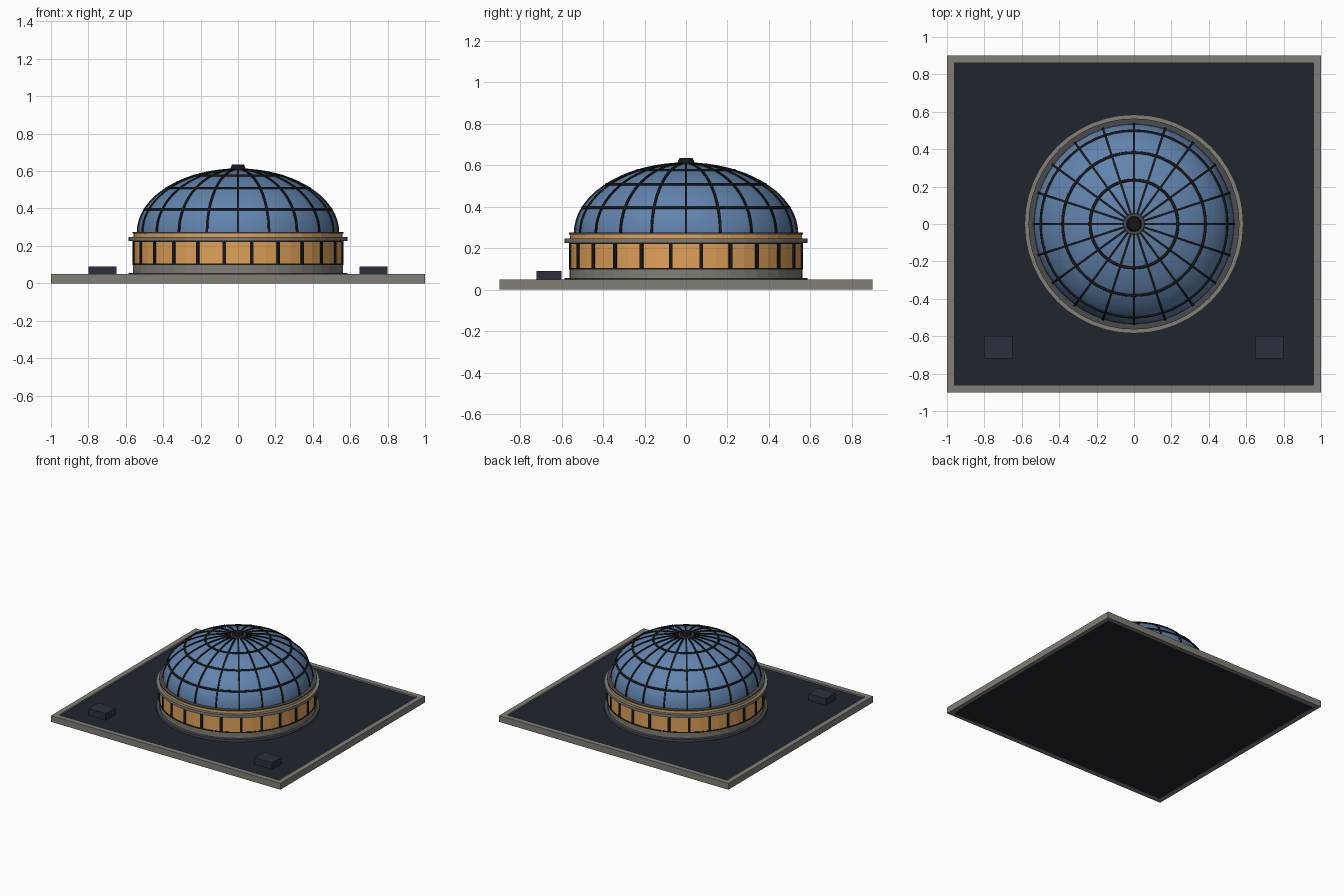
import bpy, bmesh
from math import sin, cos, pi, radians

if "Cube" in bpy.data.objects:
    bpy.data.objects.remove(bpy.data.objects["Cube"])

def material(name, r, g, b):
    m = bpy.data.materials.new(name)
    m.diffuse_color = (r, g, b, 1)
    m.use_nodes = True
    m.node_tree.nodes["Principled BSDF"].inputs["Base Color"].default_value = m.diffuse_color
    return m

STONE = material("stone", 0.22, 0.21, 0.18)
ROOF = material("roof", 0.014, 0.018, 0.027)
UNIT = material("unit", 0.025, 0.03, 0.042)
AMBER = material("amber_glass", 0.75, 0.36, 0.10)
BLUE = material("blue_glass", 0.12, 0.23, 0.42)
IRON = material("iron", 0.008, 0.009, 0.01)
LEAD = material("lead", 0.07, 0.07, 0.075)

def finish(name, bm, mat, smooth=None):
    bmesh.ops.recalc_face_normals(bm, faces=bm.faces)
    me = bpy.data.meshes.new(name)
    bm.to_mesh(me)
    bm.free()
    ob = bpy.data.objects.new(name, me)
    bpy.context.collection.objects.link(ob)
    me.materials.append(mat)
    if smooth:
        bpy.ops.object.select_all(action='DESELECT')
        ob.select_set(True)
        bpy.context.view_layer.objects.active = ob
        bpy.ops.object.shade_smooth_by_angle(angle=radians(smooth))
    return ob

def box(name, x0, x1, y0, y1, z0, z1, mat):
    bm = bmesh.new()
    bmesh.ops.create_cube(bm, size=1)
    for v in bm.verts:
        v.co = ((x0 + x1) / 2 + v.co.x * (x1 - x0),
                (y0 + y1) / 2 + v.co.y * (y1 - y0),
                (z0 + z1) / 2 + v.co.z * (z1 - z0))
    return finish(name, bm, mat)

def lathe(name, profile, mat, n=48, closed=False, smooth=None):
    """Spin an (r, z) profile about the z axis."""
    bm = bmesh.new()
    rows = [[bm.verts.new((r * cos(2 * pi * i / n), r * sin(2 * pi * i / n), z))
             for i in range(n)] for r, z in profile]
    pairs = list(zip(rows, rows[1:])) + ([(rows[-1], rows[0])] if closed else [])
    for a, b in pairs:
        for i in range(n):
            j = (i + 1) % n
            bm.faces.new((a[i], a[j], b[j], b[i]))
    bmesh.ops.remove_doubles(bm, verts=bm.verts, dist=1e-5)
    return finish(name, bm, mat, smooth)

def ring(name, r0, r1, z0, z1, mat):
    return lathe(name, [(r0, z0), (r1, z0), (r1, z1), (r0, z1)], mat, closed=True)

# Roof deck with parapet
box("roof_deck", -0.97, 0.97, -0.87, 0.87, 0, 0.038, ROOF)
for s, side in ((-1, "left"), (1, "right")):
    xs = sorted((s * 0.96, s * 1.0))
    box("parapet_" + side, *xs, -0.9, 0.9, 0, 0.05, STONE)
    xs = sorted((s * 0.65, s * 0.80))
    box("roof_unit_" + side, *xs, -0.72, -0.60, 0.03, 0.09, UNIT)
for s, side in ((-1, "front"), (1, "back")):
    ys = sorted((s * 0.86, s * 0.9))
    box("parapet_" + side, -0.96, 0.96, *ys, 0, 0.05, STONE)

# Drum: footing, curb, glazed band, cornice
ring("footing", 0.50, 0.585, 0.03, 0.056, LEAD)
ring("curb", 0.50, 0.562, 0.05, 0.10, STONE)
ring("drum_glass", 0.50, 0.56, 0.10, 0.268, AMBER)
ring("lower_transom", 0.55, 0.564, 0.097, 0.105, IRON)
ring("upper_transom", 0.55, 0.564, 0.220, 0.228, IRON)
ring("cornice", 0.55, 0.585, 0.226, 0.248, STONE)
ring("drum_cap", 0.50, 0.564, 0.267, 0.275, LEAD)

# Drum mullions
bm = bmesh.new()
for k in range(24):
    a = radians(7.5 + 15 * k)
    vs = bmesh.ops.create_cube(bm, size=1)['verts']
    for v in vs:
        r, t, z = 0.557 + v.co.x * 0.02, v.co.y * 0.018, 0.1625 + v.co.z * 0.125
        v.co = (r * cos(a) - t * sin(a), r * sin(a) + t * cos(a), z)
finish("mullions", bm, IRON)

# Dome glass
R, H, Z0 = 0.535, 0.335, 0.273

def arc(phi, off=0.0):
    return (R + off) * cos(phi), Z0 + (H + off) * sin(phi)

lathe("dome_glass", [arc(pi / 2 * i / 16) for i in range(17)], BLUE, n=60, smooth=40)

# Dome meridian ribs
bm = bmesh.new()
STEPS, W = 16, 0.006
for k in range(20):
    a = 2 * pi * k / 20
    rows = []
    for i in range(STEPS + 1):
        phi = radians(85) * i / STEPS
        row = []
        for off, t in ((-0.006, -W), (0.006, -W), (0.006, W), (-0.006, W)):
            r, z = arc(phi, off)
            row.append(bm.verts.new((r * cos(a) - t * sin(a), r * sin(a) + t * cos(a), z)))
        rows.append(row)
    for p, q in zip(rows, rows[1:]):
        for i in range(4):
            j = (i + 1) % 4
            bm.faces.new((p[i], p[j], q[j], q[i]))
    bm.faces.new(rows[0])
    bm.faces.new(rows[-1])
finish("dome_ribs", bm, IRON)

# Dome hoops
for n, deg in enumerate((21.5, 44.5, 64)):
    r, z = arc(radians(deg))
    lathe("dome_hoop_%d" % (n + 1),
          [(r + 0.008 * cos(pi * i / 4), z + 0.008 * sin(pi * i / 4)) for i in range(8)],
          IRON, n=60, closed=True, smooth=60)

# Crown cap
lathe("crown_collar", [(0, 0.60), (0.06, 0.60), (0.055, 0.613), (0, 0.613)], LEAD, n=24)
lathe("crown_cap", [(0, 0.605), (0.045, 0.605), (0.032, 0.635), (0, 0.635)], IRON, n=24)
